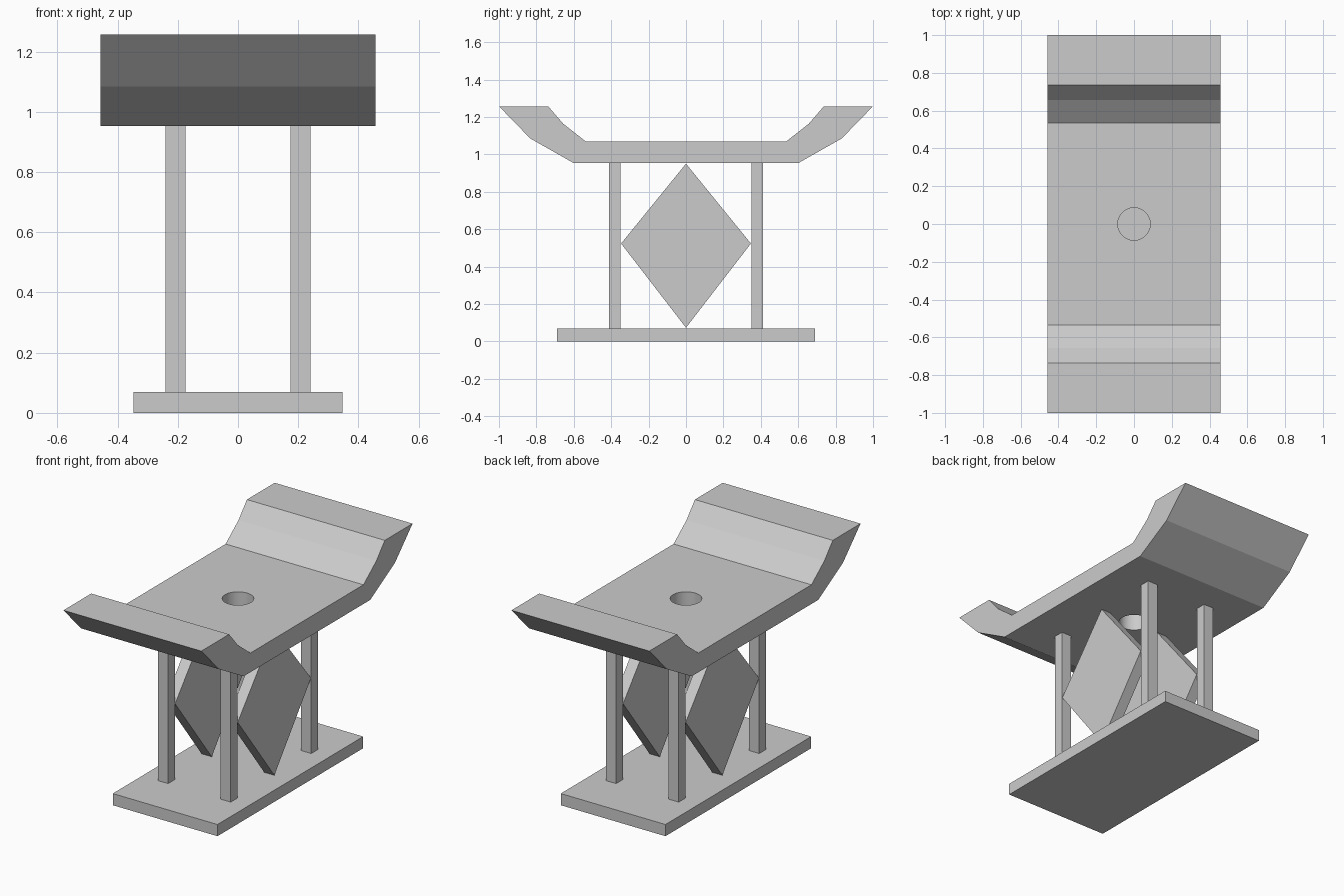
import bpy, bmesh, math
from mathutils import Vector

if "Cube" in bpy.data.objects:
    bpy.data.objects.remove(bpy.data.objects["Cube"])


def prism(name, profile, x0, x1):
    """Extrude a closed (y, z) profile along x from x0 to x1."""
    bm = bmesh.new()
    face = bm.faces.new([bm.verts.new((x0, y, z)) for y, z in profile])
    ext = bmesh.ops.extrude_face_region(bm, geom=[face])
    moved = [v for v in ext["geom"] if isinstance(v, bmesh.types.BMVert)]
    bmesh.ops.translate(bm, verts=moved, vec=Vector((x1 - x0, 0, 0)))
    bmesh.ops.recalc_face_normals(bm, faces=bm.faces)
    mesh = bpy.data.meshes.new(name)
    bm.to_mesh(mesh)
    bm.free()
    obj = bpy.data.objects.new(name, mesh)
    bpy.context.collection.objects.link(obj)
    return obj


def rect(y0, y1, z0, z1):
    return [(y0, z0), (y1, z0), (y1, z1), (y0, z1)]


# Base slab
prism("base", rect(-0.69, 0.69, 0, 0.07), -0.347, 0.347)

# Curved seat: half profile mirrored in y
half = [(0.60, 0.953), (0.833, 1.085), (1.0, 1.257),
        (0.737, 1.257), (0.657, 1.164), (0.535, 1.068)]
seat = prism("seat", half + [(-y, z) for y, z in reversed(half)], -0.457, 0.457)

# Round hole through the middle of the seat
bpy.ops.mesh.primitive_cylinder_add(vertices=48, radius=0.086, depth=0.4,
                                    location=(0, 0, 1.01))
cutter = bpy.context.object
cutter.name = "hole_cutter"
cut = seat.modifiers.new("hole", 'BOOLEAN')
cut.operation = 'DIFFERENCE'
cut.solver = 'EXACT'
cut.object = cutter
bpy.context.view_layer.objects.active = seat
bpy.ops.object.modifier_apply(modifier=cut.name)
bpy.data.objects.remove(cutter)

# Smooth only the hole wall, keep the carved facets flat
bpy.ops.object.select_all(action='DESELECT')
seat.select_set(True)
bpy.ops.object.shade_smooth_by_angle(angle=math.radians(9))

# Four legs and two diamond panels, one set on each side
diamond = [(0, 0.073), (0.347, 0.523), (0, 0.95), (-0.347, 0.523)]
for side, x0, x1 in (("left", -0.241, -0.174), ("right", 0.174, 0.241)):
    prism(f"{side}_diamond_panel", diamond, x0, x1)
    prism(f"{side}_front_leg", rect(-0.413, -0.349, 0.07, 0.953), x0, x1)
    prism(f"{side}_back_leg", rect(0.349, 0.413, 0.07, 0.953), x0, x1)
